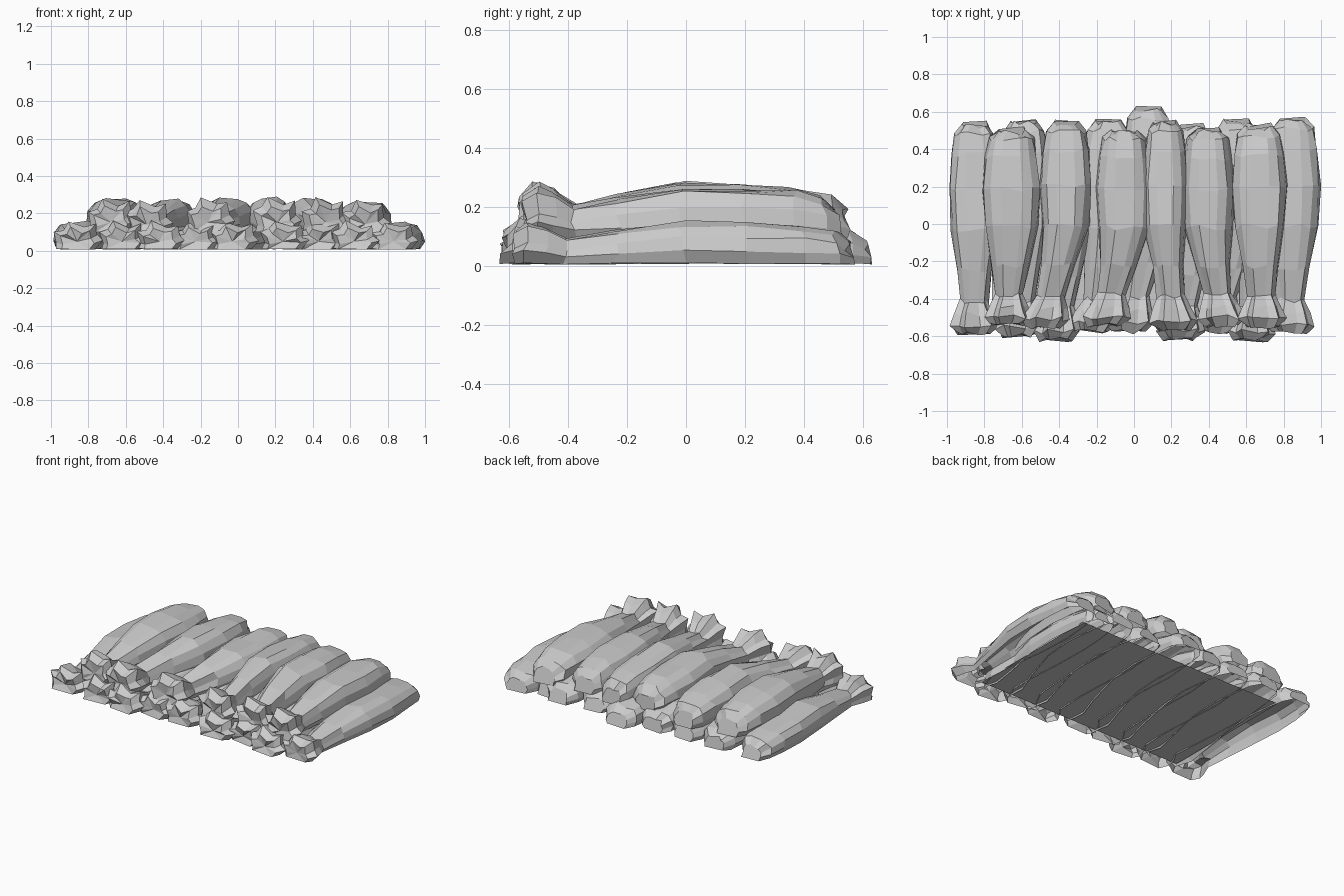
import bpy, bmesh, math, random

random.seed(4)
# sack profile along y: (y, half width, top z, pleat depth)
PROFILE = [
    (-0.580, 0.085, 0.112, 0.14),
    (-0.535, 0.122, 0.145, 0.13),
    (-0.475, 0.100, 0.128, 0.12),
    (-0.405, 0.072, 0.094, 0.10),
    (-0.24, 0.096, 0.122, 0.03),
    (-0.02, 0.132, 0.153, 0.0),
    (0.20, 0.147, 0.148, 0.0),
    (0.38, 0.130, 0.140, 0.0),
    (0.49, 0.112, 0.120, 0.0),
    (0.555, 0.070, 0.085, 0.0),
]
# arch cross-section, right foot to left foot: (x factor, z factor)
HALF = [(0.88, 0.07), (1.0, 0.34), (0.95, 0.64), (0.72, 0.88), (0.36, 0.99)]
ARCH = HALF + [(-x, z) for x, z in reversed(HALF)]


def sack(name, x_body, x_head, y_front, y_back, width=1.0, lift=0.0, tall=1.0):
    """Tied sack, open below: fat body, pinched neck, pleated mouth facing -y."""
    bm = bmesh.new()
    rings = []
    for i, (y, hw, top, pleat) in enumerate(PROFILE):
        t = (y + 0.58) / 1.135
        yy = y_front + t * (y_back - y_front)
        cx = x_head + (x_body - x_head) * min(1, t / 0.45)
        w = hw * (width if i > 3 else 1.0)
        ring = []
        for k, (fx, fz) in enumerate(ARCH):
            r = 1 + pleat * (0.7 if k % 2 else -0.9) + random.uniform(-0.045, 0.045)
            px = cx + w * fx * r
            pz = max(0.006, top * (fz * r + random.uniform(-0.02, 0.02)))
            py = yy + random.uniform(-0.015, 0.015)
            if i == len(PROFILE) - 1:      # slanted, rounded back end
                py += 0.015 - 0.03 * fz - 0.02 * abs(fx)
            ring.append(bm.verts.new((px, py, pz * tall + lift)))
        rings.append(ring)
    for a, b in zip(rings, rings[1:]):
        for k in range(len(ARCH) - 1):
            bm.faces.new((a[k], a[k + 1], b[k + 1], b[k]))
    # mouth closed by a puckered fan, back by one flat face
    front = rings[0]
    hub = bm.verts.new((x_head, y_front + 0.015, 0.05 * tall + lift))
    for k in range(len(ARCH)):
        bm.faces.new((front[k], hub, front[(k + 1) % len(ARCH)]))
    bm.faces.new(rings[-1])
    bmesh.ops.recalc_face_normals(bm, faces=bm.faces)
    me = bpy.data.meshes.new(name)
    bm.to_mesh(me)
    bm.free()
    ob = bpy.data.objects.new(name, me)
    bpy.context.collection.objects.link(ob)
    return ob


# lower row: body x, mouth x, front y, back y, width
LOWER = [
    (-0.85, -0.86, -0.585, 0.545, 0.97), (-0.59, -0.62, -0.60, 0.565, 1.0),
    (-0.36, -0.42, -0.62, 0.55, 1.0), (-0.14, -0.23, -0.575, 0.565, 1.0),
    (0.075, -0.03, -0.575, 0.63, 1.0), (0.31, 0.24, -0.615, 0.535, 1.0),
    (0.55, 0.43, -0.575, 0.565, 1.0), (0.66, 0.62, -0.62, 0.53, 0.9),
    (0.845, 0.83, -0.585, 0.575, 1.03),
]
# upper row
UPPER = [
    (-0.655, -0.68, -0.54, 0.515, 1.06), (-0.365, -0.49, -0.55, 0.56, 0.95),
    (-0.05, -0.16, -0.54, 0.515, 1.02), (0.165, 0.21, -0.565, 0.56, 0.85),
    (0.395, 0.47, -0.54, 0.515, 0.97), (0.67, 0.68, -0.55, 0.535, 1.03),
]
for i, row in enumerate(LOWER):
    sack(f"lower_sack_{i + 1}", *row)
for i, row in enumerate(UPPER):
    sack(f"upper_sack_{i + 1}", *row, lift=0.09 if i % 4 != 1 else 0.08, tall=1.24)

# flat sheet under the pile
bpy.ops.mesh.primitive_plane_add(size=1, location=(0, -0.04, 0.016))
sheet = bpy.context.object
sheet.name = "ground_sheet"
sheet.scale = (1.52, 0.94, 1)
